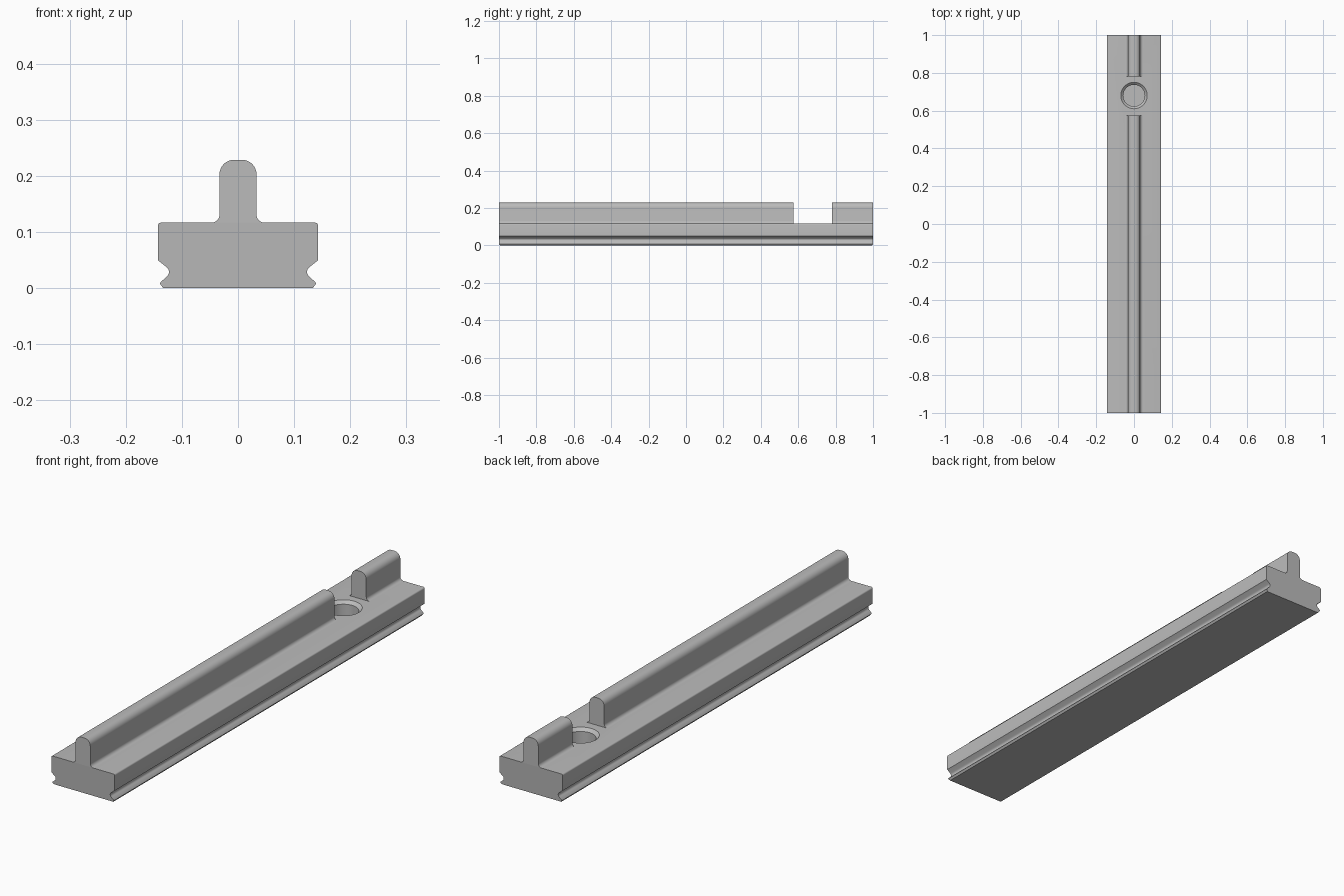
import bpy, bmesh
from math import cos, sin, pi, radians

cube = bpy.data.objects.get("Cube")
if cube:
    bpy.data.objects.remove(cube)

grey = bpy.data.materials.new("plain_grey")
grey.use_nodes = True
grey.diffuse_color = (0.5, 0.5, 0.5, 1)
grey.node_tree.nodes["Principled BSDF"].inputs["Base Color"].default_value = (0.5, 0.5, 0.5, 1)

TOP = 0.117          # upper face of the base
HOLE_Y = 0.68


def arc(cx, cz, r, start, end, steps=6):
    """Points along a circular arc, angles in degrees."""
    angles = [radians(start + (end - start) * i / steps) for i in range(steps + 1)]
    return [(cx + r * cos(a), cz + r * sin(a)) for a in angles]


def make_object(name, bm):
    bmesh.ops.recalc_face_normals(bm, faces=bm.faces)
    mesh = bpy.data.meshes.new(name)
    bm.to_mesh(mesh)
    bm.free()
    mesh.materials.append(grey)
    obj = bpy.data.objects.new(name, mesh)
    bpy.context.collection.objects.link(obj)
    return obj


def extrude_half_profile(half, y0, y1):
    """Mirror a half profile across x = 0 and extrude it along y."""
    outline = half + [(-x, z) for x, z in reversed(half)]
    bm = bmesh.new()
    face = bm.faces.new([bm.verts.new((x, y0, z)) for x, z in outline])
    moved = bmesh.ops.extrude_face_region(bm, geom=[face])["geom"]
    verts = [g for g in moved if isinstance(g, bmesh.types.BMVert)]
    bmesh.ops.translate(bm, verts=verts, vec=(0, y1 - y0, 0))
    return bm


def smooth(obj):
    bpy.ops.object.select_all(action="DESELECT")
    obj.select_set(True)
    bpy.context.view_layer.objects.active = obj
    bpy.ops.object.shade_smooth_by_angle(angle=radians(32))


# Base bar with a rounded groove along each side
half_base = [(0.133, 0), (0.139, 0.008), (0.138, 0.011)]
half_base += arc(0.134, 0.029, 0.011, 232, 128)
half_base += [(0.143, 0.05)]
half_base += arc(0.137, TOP - 0.006, 0.006, 0, 90, 4)
bm = extrude_half_profile(half_base, -1, 1)
for v in bm.verts:                       # chamfer the lower end edges
    if v.co.z < 0.001:
        v.co.y *= 0.994
base = make_object("base_bar", bm)

# Blind countersunk hole
bm = bmesh.new()
rings = [(0.057, 0.04), (0.057, TOP - 0.012), (0.07, TOP), (0.07, TOP + 0.05)]
loops = []
sides = 48
for r, z in rings:
    loops.append([bm.verts.new((r * cos(2 * pi * i / sides),
                                HOLE_Y + r * sin(2 * pi * i / sides), z))
                  for i in range(sides)])
for low, high in zip(loops, loops[1:]):
    for i in range(sides):
        j = (i + 1) % sides
        bm.faces.new((low[i], low[j], high[j], high[i]))
bm.faces.new(loops[0])
bm.faces.new(loops[-1])
cutter = make_object("hole_cutter", bm)
cutter.hide_render = True

cut = base.modifiers.new("hole", "BOOLEAN")
cut.operation = "DIFFERENCE"
cut.solver = "EXACT"
cut.object = cutter
bpy.context.view_layer.objects.active = base
bpy.ops.object.modifier_apply(modifier=cut.name)
bpy.data.objects.remove(cutter)
smooth(base)

# Rounded rib with foot fillets, interrupted around the hole
half_rib = arc(0.047, TOP + 0.014, 0.014, 270, 180)
half_rib += arc(0.007, 0.203, 0.026, 0, 90, 8)
for name, y0, y1 in (("front_rib", -1, 0.575), ("rear_rib", 0.78, 1)):
    smooth(make_object(name, extrude_half_profile(half_rib, y0, y1)))
